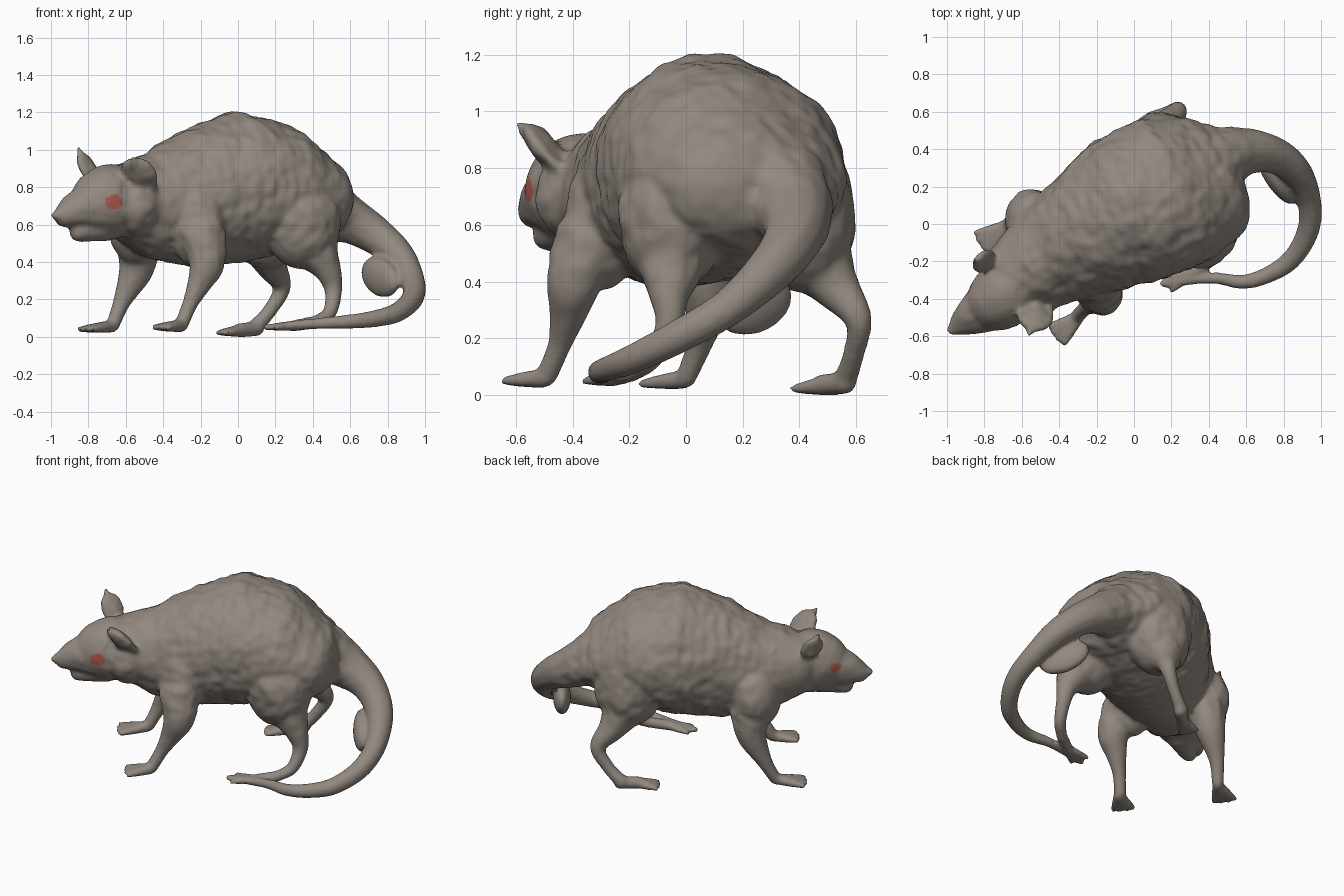
import bpy
import bmesh
import math
from mathutils import Vector, Matrix, noise

cube = bpy.data.objects.get("Cube")
if cube:
    bpy.data.objects.remove(cube, do_unlink=True)


def material(name, colour):
    mat = bpy.data.materials.new(name)
    mat.use_nodes = True
    mat.diffuse_color = (*colour, 1)
    bsdf = mat.node_tree.nodes["Principled BSDF"]
    bsdf.inputs["Base Color"].default_value = (*colour, 1)
    bsdf.inputs["Roughness"].default_value = 0.8
    return mat


fur = material("grey brown fur", (0.29, 0.25, 0.215))
eye_red = material("red eye", (0.43, 0.10, 0.08))
bm = bmesh.new()


def blob(centre, radii, along=(1, 0, 0), across=(0, 1, 0)):
    """Ellipsoid whose first radius lies along one axis and second across it."""
    a = Vector(along).normalized()
    c = a.cross(Vector(across)).normalized()
    b = c.cross(a)
    rot = Matrix((a, b, c)).transposed().to_4x4()
    size = Matrix.Diagonal((*radii, 1))
    bmesh.ops.create_icosphere(bm, subdivisions=3, radius=1,
                               matrix=Matrix.Translation(centre) @ rot @ size)


def tube(points):
    """Rounded limb through (x, y, z, radius) points on a smooth path."""
    pts = [Vector(p) for p in points]
    pts = [pts[0] * 2 - pts[1]] + pts + [pts[-1] * 2 - pts[-2]]
    for p0, p1, p2, p3 in zip(pts, pts[1:], pts[2:], pts[3:]):
        gap = (p2 - p1).to_3d().length
        steps = max(2, math.ceil(gap / (0.3 * min(p1.w, p2.w))))
        for i in range(steps + 1):
            t = i / steps
            p = (p1 * 2 + (p2 - p0) * t + (p0 * 2 - p1 * 5 + p2 * 4 - p3) * t ** 2
                 + (p1 * 3 - p0 - p2 * 3 + p3) * t ** 3) / 2
            bmesh.ops.create_icosphere(bm, subdivisions=2, radius=max(p.w, 0.012),
                                       matrix=Matrix.Translation(p.to_3d()))


def paw(heel, tip, width):
    """Flat palm with four spread toes."""
    heel, tip = Vector(heel), Vector(tip)
    reach = tip - heel
    for angle in (-0.4, -0.14, 0.14, 0.4):
        toe = heel + Matrix.Rotation(angle, 3, "Z") @ reach
        mid = heel.lerp(toe, 0.6)
        tube([(*heel, width), (*mid, width * 0.75), (*toe, width * 0.5)])


# Torso: cross-sections along the spine as (x, y, top, bottom, half width)
stations = [(-0.60, -0.27, 0.93, 0.52, 0.22), (-0.45, -0.17, 0.985, 0.41, 0.28),
            (-0.24, -0.05, 1.12, 0.37, 0.35), (-0.01, 0.08, 1.21, 0.39, 0.425),
            (0.21, 0.18, 1.145, 0.44, 0.425), (0.38, 0.24, 0.985, 0.50, 0.36)]
for start, end in zip(stations, stations[1:]):
    for i in range(5):
        x, y, top, bottom, half = (a + (b - a) * i / 4 for a, b in zip(start, end))
        blob((x, y, (top + bottom) / 2), (0.19, half, (top - bottom) / 2),
             (0.87, 0.49, 0), (-0.49, 0.87, 0))

# Shoulders, thighs and rump
blob((-0.22, -0.29, 0.61), (0.16, 0.14, 0.24))
blob((-0.54, 0.02, 0.59), (0.15, 0.17, 0.21))
blob((0.34, -0.05, 0.61), (0.21, 0.19, 0.25))
blob((0.15, 0.41, 0.63), (0.22, 0.19, 0.27))
blob((0.38, 0.27, 0.71), (0.19, 0.26, 0.21))

# Head, cheek, muzzle, jaw and nose
face = (-0.76, -0.62, -0.06)
blob((-0.67, -0.36, 0.725), (0.25, 0.185, 0.20), face, (-0.63, 0.77, 0))
blob((-0.54, -0.38, 0.70), (0.14, 0.15, 0.16))
tube([(-0.72, -0.41, 0.69, 0.155), (-0.83, -0.47, 0.685, 0.118),
      (-0.92, -0.53, 0.65, 0.068)])
tube([(-0.70, -0.40, 0.60, 0.09), (-0.85, -0.49, 0.56, 0.055)])
blob((-0.965, -0.56, 0.65), (0.04, 0.035, 0.028), face)

# Ears: thin leaves drawn out to a point
blob((-0.525, -0.475, 0.85), (0.145, 0.105, 0.04), (-0.04, -0.15, 0.18), (1, -0.3, 0))
tube([(-0.53, -0.47, 0.84, 0.055), (-0.56, -0.595, 0.96, 0.014)])
blob((-0.80, -0.20, 0.90), (0.10, 0.075, 0.03), (-0.08, 0.03, 0.16), (0.5, 0.7, 0))
tube([(-0.79, -0.20, 0.88, 0.045), (-0.855, -0.195, 1.005, 0.014)])

# Near and far forelegs
tube([(-0.19, -0.35, 0.54, 0.125), (-0.165, -0.395, 0.40, 0.1),
      (-0.205, -0.415, 0.29, 0.068), (-0.255, -0.445, 0.18, 0.044),
      (-0.30, -0.49, 0.07, 0.04)])
paw((-0.30, -0.50, 0.06), (-0.42, -0.60, 0.05), 0.036)
tube([(-0.53, 0.06, 0.50, 0.125), (-0.545, 0.08, 0.36, 0.095),
      (-0.62, 0.05, 0.19, 0.05), (-0.67, 0.00, 0.06, 0.038)])
paw((-0.68, -0.01, 0.055), (-0.82, -0.11, 0.04), 0.035)

# Far and near hind legs
tube([(0.15, 0.46, 0.48, 0.13), (0.18, 0.53, 0.38, 0.085),
      (0.235, 0.608, 0.265, 0.05), (0.17, 0.59, 0.14, 0.04), (0.09, 0.56, 0.05, 0.044)])
tube([(0.10, 0.56, 0.042, 0.042), (0.01, 0.48, 0.036, 0.04)])
paw((0.03, 0.49, 0.034), (-0.09, 0.42, 0.022), 0.034)
tube([(0.42, -0.05, 0.46, 0.12), (0.48, -0.06, 0.36, 0.075),
      (0.51, -0.06, 0.25, 0.05), (0.49, -0.12, 0.13, 0.04), (0.42, -0.19, 0.08, 0.036)])
paw((0.31, -0.26, 0.06), (0.17, -0.31, 0.05), 0.03)
tube([(0.42, -0.19, 0.08, 0.036), (0.31, -0.26, 0.06, 0.034)])

# Curling tail and the soft lobe beneath its root
tube([(0.40, 0.32, 0.73, 0.19), (0.55, 0.38, 0.645, 0.142), (0.71, 0.38, 0.56, 0.108),
      (0.85, 0.30, 0.445, 0.088), (0.93, 0.15, 0.31, 0.069),
      (0.935, -0.02, 0.21, 0.062), (0.85, -0.18, 0.13, 0.055),
      (0.72, -0.27, 0.095, 0.047), (0.58, -0.31, 0.08, 0.04),
      (0.42, -0.29, 0.07, 0.032), (0.15, -0.32, 0.05, 0.02)])
blob((0.76, 0.24, 0.32), (0.165, 0.105, 0.055), (-0.55, 0.80, 0.30), (0, 0, 1))

# Fuse the parts into one skin
mesh = bpy.data.meshes.new("body_parts")
bm.to_mesh(mesh)
bm.free()
parts = bpy.data.objects.new("body_parts", mesh)
bpy.context.collection.objects.link(parts)
fuse = parts.modifiers.new("fuse", "REMESH")
fuse.mode = "VOXEL"
fuse.voxel_size = 0.013
soften = parts.modifiers.new("soften", "SMOOTH")
soften.factor = 0.5
soften.iterations = 8
graph = bpy.context.evaluated_depsgraph_get()
skin = bpy.data.meshes.new_from_object(parts.evaluated_get(graph))
bpy.data.objects.remove(parts, do_unlink=True)
skin.name = "rat_skin"
rat = bpy.data.objects.new("rat_body", skin)
bpy.context.collection.objects.link(rat)

# Lumpy fur on the torso, fading out towards limbs and tail
normals = [v.normal.copy() for v in skin.vertices]
for v, n in zip(skin.vertices, normals):
    p = v.co.copy()
    fade = min(1, max(0, (p.z - 0.35) / 0.15)) * min(1, max(0.1, (0.68 - p.x) / 0.15))
    if p.x < -0.62:
        fade *= 0.35
    lumps = noise.noise(p * 8) * 0.012 + noise.noise(p * 17) * 0.007
    v.co = p + n * lumps * fade

# Eyes are oval patches of the skin
skin.materials.clear()
skin.materials.append(fur)
skin.materials.append(eye_red)
for spot, size in (((-0.665, -0.545, 0.72), 0.048), ((-0.885, -0.34, 0.73), 0.036)):
    spot = Vector(spot)
    eye = min(skin.vertices, key=lambda v: (v.co - spot).length).co.copy()
    for face in skin.polygons:
        gap = face.center - eye
        gap.z *= 1.25
        if gap.length < size:
            face.material_index = 1

bpy.ops.object.select_all(action="DESELECT")
rat.select_set(True)
bpy.context.view_layer.objects.active = rat
bpy.ops.object.shade_smooth_by_angle(angle=math.radians(50))
